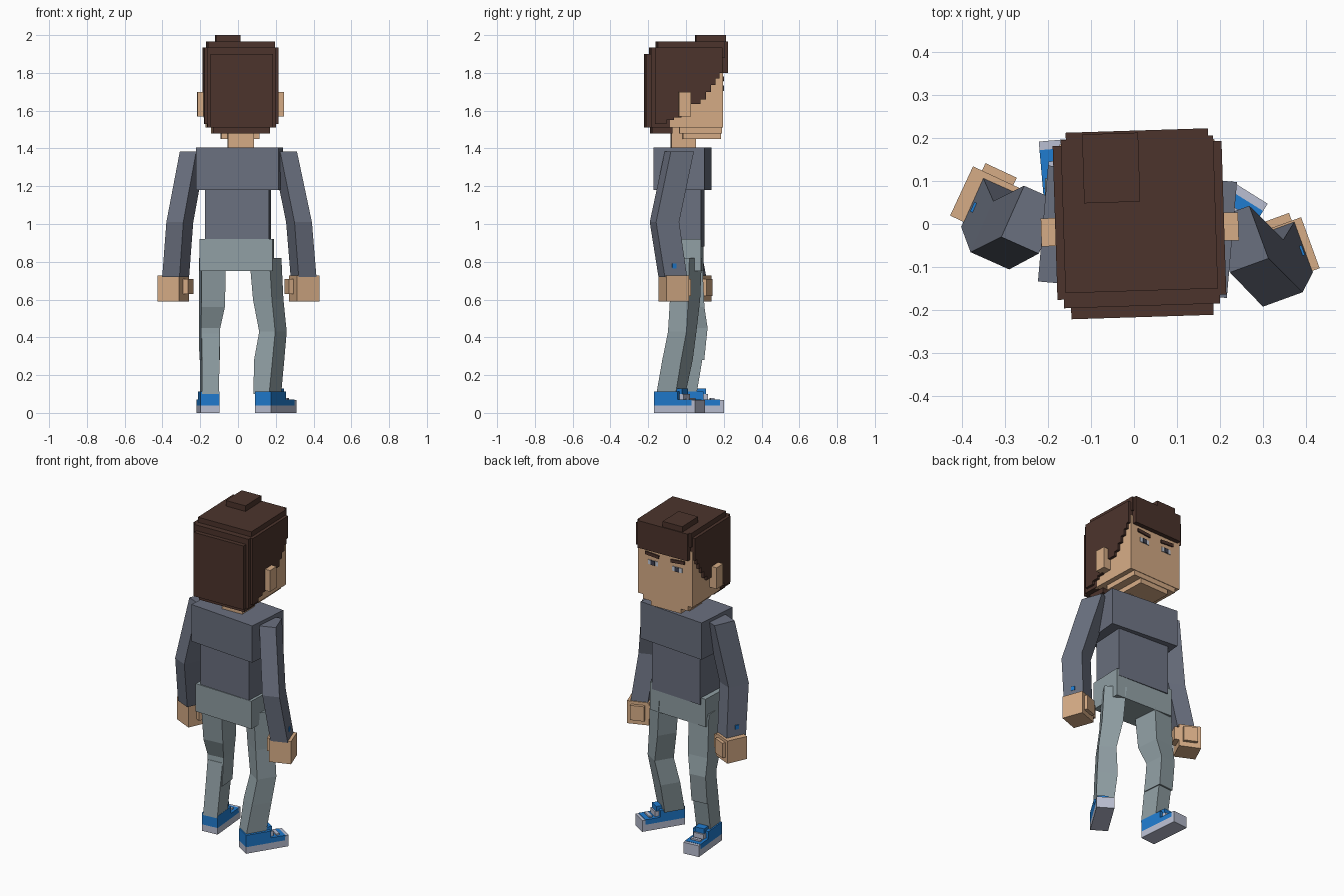
import bpy, bmesh, math
from mathutils import Matrix, Vector

if "Cube" in bpy.data.objects:
    bpy.data.objects.remove(bpy.data.objects["Cube"])


def mat(name, r, g, b):
    m = bpy.data.materials.new(name)
    lin = [((c / 255 + 0.055) / 1.055) ** 2.4 for c in (r, g, b)]
    m.diffuse_color = (*lin, 1)
    m.use_nodes = True
    m.node_tree.nodes["Principled BSDF"].inputs["Base Color"].default_value = m.diffuse_color
    return m


SKIN = mat("skin", 214, 172, 134)
HAIR = mat("dark brown hair", 76, 52, 44)
SHIRT = mat("slate shirt", 106, 112, 127)
PANTS = mat("grey trousers", 144, 159, 164)
BLUE = mat("shoe blue", 32, 124, 208)
SOLE = mat("pale sole", 186, 191, 210)
EYE = mat("eye white", 196, 202, 214)
PUPIL = mat("pupil", 62, 66, 82)


def frame(x, y, yaw, z=0):
    return Matrix.Translation((x, y, z)) @ Matrix.Rotation(math.radians(yaw), 4, 'Z')


def finish(name, bm, m, M):
    bmesh.ops.recalc_face_normals(bm, faces=bm.faces)
    bm.transform(M)
    me = bpy.data.meshes.new(name)
    bm.to_mesh(me)
    bm.free()
    me.materials.append(m)
    ob = bpy.data.objects.new(name, me)
    bpy.context.collection.objects.link(ob)
    return ob


def box(name, m, x, y, z, M=Matrix(), roll=0):
    """Box from (min, max) ranges inside frame M, optionally rolled about y."""
    bm = bmesh.new()
    bmesh.ops.create_cube(bm, size=1)
    bm.transform(Matrix.Diagonal((x[1] - x[0], y[1] - y[0], z[1] - z[0], 1)))
    bm.transform(Matrix.Rotation(math.radians(roll), 4, 'Y'))
    bm.transform(Matrix.Translation((sum(x) / 2, sum(y) / 2, sum(z) / 2)))
    return finish(name, bm, m, M)


def limb(name, m, rings, yaw):
    """Bent square limb lofted through rings of (x, y, z, width, depth)."""
    bm = bmesh.new()
    R = Matrix.Rotation(math.radians(yaw), 3, 'Z')
    loops = [[bm.verts.new(Vector((x, y, z)) + R @ Vector((sx * w / 2, sy * d / 2, 0)))
              for sx, sy in ((-1, -1), (1, -1), (1, 1), (-1, 1))]
             for x, y, z, w, d in rings]
    for a, b in zip(loops, loops[1:]):
        for i in range(4):
            j = (i + 1) % 4
            bm.faces.new((a[i], a[j], b[j], b[i]))
    bm.faces.new(loops[0])
    bm.faces.new(loops[-1])
    return finish(name, bm, m, Matrix())


def extrude_side(name, m, pts, hw, M):
    """Extrude a (y, z) profile symmetrically along x."""
    bm = bmesh.new()
    f = bm.faces.new([bm.verts.new((-hw, y, z)) for y, z in pts])
    r = bmesh.ops.extrude_face_region(bm, geom=[f])
    bmesh.ops.translate(bm, vec=(2 * hw, 0, 0),
                        verts=[v for v in r['geom'] if isinstance(v, bmesh.types.BMVert)])
    return finish(name, bm, m, M)


# Head and neck
H = frame(0.013, 0, 1.8)
box("neck", SKIN, (-.068, .068), (-.08, .05), (1.38, 1.52), H)
box("face", SKIN, (-.18, .18), (-.11, .19), (1.51, 1.85), H)
box("jaw", SKIN, (-.15, .15), (-.04, .187), (1.48, 1.52), H)
box("chin", SKIN, (-.1, .1), (-.02, .183), (1.45, 1.49), H)
for s in (-1, 1):
    box("ear", SKIN, sorted((s * .17, s * .229)), (-.045, .02), (1.57, 1.70), H)
    box("eye", EYE, (s * .08 - .033, s * .08 + .033), (.186, .194), (1.705, 1.732), H)
    box("pupil", PUPIL, (s * .08 - .014, s * .08 + .014), (.188, .197), (1.705, 1.732), H)
    box("eyebrow", HAIR, (s * .085 - .045, s * .085 + .045), (.189, .198), (1.758, 1.777), H, -s * 5)

# Hair: stepped side layer, then stacked blocks rounding off the skull
steps = [(.187, 1.935), (.187, 1.80), (.17, 1.80), (.17, 1.77), (.15, 1.77), (.15, 1.735),
         (.125, 1.735), (.125, 1.70), (.10, 1.70), (.10, 1.66), (.07, 1.66), (.07, 1.635),
         (-.03, 1.635), (-.03, 1.565), (-.07, 1.565), (-.07, 1.55), (-.11, 1.55),
         (-.11, 1.53), (-.17, 1.53), (-.17, 1.935)]
extrude_side("hair_sides", HAIR, steps, .196, H)
box("hair_fringe", HAIR, (-.165, .165), (0, .217), (1.80, 1.966), H)
box("hair_crown", HAIR, (-.177, .177), (-.155, .2), (1.88, 1.966), H)
box("hair_back_upper", HAIR, (-.181, .181), (-.19, -.09), (1.51, 1.935), H)
box("hair_back", HAIR, (-.165, .165), (-.216, -.1), (1.51, 1.90), H)
box("hair_nape", HAIR, (-.15, .15), (-.185, -.075), (1.48, 1.55), H)
box("hair_tuft", HAIR, (-.127, .003), (.052, .212), (1.95, 2.0), H)

# Torso
T = frame(.008, -.018, -5)
box("chest", SHIRT, (-.22, .22), (-.135, .135), (1.18, 1.405), T)
box("belly", SHIRT, (-.17, .17), (-.105, .105), (.88, 1.19), frame(0, -.016, -3))
box("pelvis", PANTS, (-.193, .193), (-.105, .105), (.75, .92), frame(-.007, -.02, -2))

# Arms
limb("left_arm", SHIRT, [(-.238, .01, 1.385, .095, .13), (-.308, -.026, 1.01, .098, .13),
                         (-.33, .03, .72, .1, .125)], -24)
limb("right_arm", SHIRT, [(.245, -.035, 1.385, .095, .13), (.323, -.114, 1.01, .098, .13),
                          (.347, -.07, .72, .1, .125)], 20)

# Hands, thumbs and small blue cuff marks
for side, s, M, C in (("left", -1, frame(-.343, .05, -25), frame(-.326, .018, -24)),
                      ("right", 1, frame(.35, -.065, 20), frame(.342, -.079, 20))):
    box(side + "_hand", SKIN, (-.063, .063), (-.063, .063), (.59, .728), M)
    box(side + "_thumb", SKIN, sorted((-s * .05, -s * .09)), (-.01, .06), (.63, .71), M)
    box(side + "_knuckles", SKIN, (-.04, .04), (.06, .082), (.62, .71), M)
    box(side + "_cuff_mark", BLUE, sorted((s * .046, s * .054)), (-.012, .012), (.765, .79), C)

# Legs: thigh overlaps a slightly different shin
limb("left_thigh", PANTS, [(-.135, .0, .82, .13, .16), (-.138, .02, .56, .125, .145),
                           (-.15, .05, .45, .102, .12), (-.15, .035, .28, .1, .115)], 5)
limb("left_shin", PANTS, [(-.15, .045, .42, .095, .12), (-.15, -.005, .1, .09, .115)], 5)
limb("right_thigh", PANTS, [(.145, 0, .82, .125, .12), (.16, -.005, .6, .118, .115),
                            (.185, -.02, .43, .1, .115)], -32)
limb("right_shin", PANTS, [(.185, -.02, .43, .1, .115), (.165, -.045, .28, .115, .118),
                           (.155, -.08, .1, .098, .12)], -32)

# Shoes
for side, M in (("left", frame(-.16, .068, 5)), ("right", frame(.2, -.035, -32))):
    box(side + "_sole", SOLE, (-.05, .05), (-.128, .128), (0, .04), M)
    box(side + "_shoe_heel", BLUE, (-.05, .05), (-.128, .02), (.04, .112), M)
    box(side + "_shoe_front", BLUE, (-.05, .05), (.02, .108), (.04, .07), M)
    box(side + "_toe_cap", SOLE, (-.05, .05), (.105, .128), (.04, .068), M)
    box(side + "_shoe_tongue", BLUE, (-.03, .03), (-.02, .035), (.1, .13), M)
    box(side + "_upper_lace", SOLE, (-.032, .032), (.02, .045), (.07, .1), M)
    box(side + "_lower_lace", SOLE, (-.032, .032), (.06, .08), (.07, .079), M)
